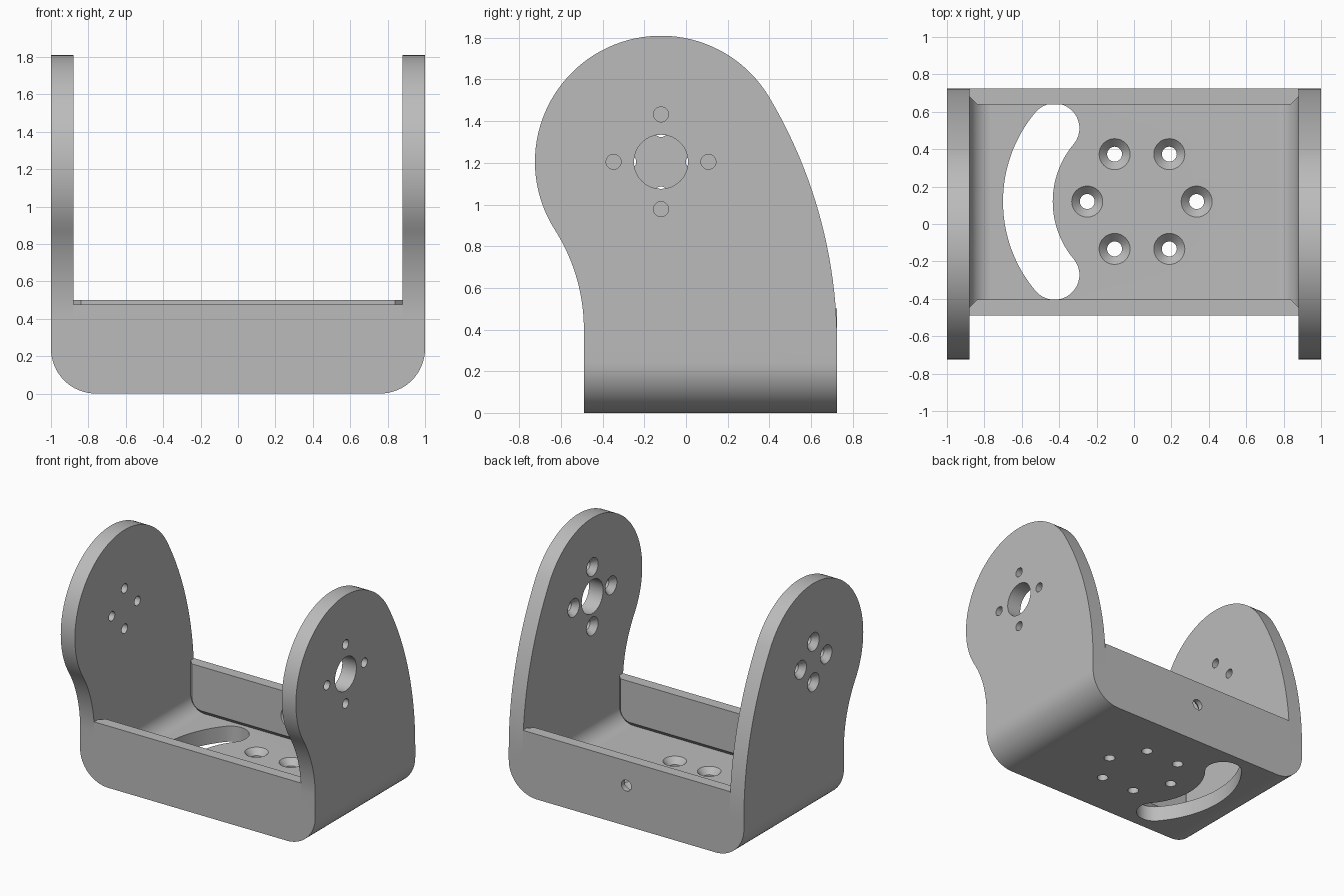
import bpy, bmesh
from math import pi, sin, cos, atan2, radians

default = bpy.data.objects.get("Cube")
if default:
    bpy.data.objects.remove(default, do_unlink=True)

grey = bpy.data.materials.new("plain_grey")
grey.use_nodes = True
grey.diffuse_color = (0.5, 0.5, 0.5, 1)
grey.node_tree.nodes["Principled BSDF"].inputs["Base Color"].default_value = (0.5, 0.5, 0.5, 1)


def arc(cx, cy, r, a0, a1, n):
    return [(cx + r * cos(a0 + (a1 - a0) * i / n), cy + r * sin(a0 + (a1 - a0) * i / n))
            for i in range(n + 1)]


def loft(name, axis, rings):
    """Solid through rings of (position along axis, outline points)."""
    place = {"x": lambda t, u, v: (t, u, v),
             "y": lambda t, u, v: (u, t, v),
             "z": lambda t, u, v: (u, v, t)}[axis]
    bm = bmesh.new()
    loops = [[bm.verts.new(place(t, u, v)) for u, v in pts] for t, pts in rings]
    n = len(loops[0])
    for a, b in zip(loops, loops[1:]):
        for i in range(n):
            bm.faces.new((a[i], a[(i + 1) % n], b[(i + 1) % n], b[i]))
    bm.faces.new(loops[0])
    bm.faces.new(loops[-1])
    bmesh.ops.recalc_face_normals(bm, faces=bm.faces)
    mesh = bpy.data.meshes.new(name)
    bm.to_mesh(mesh)
    bm.free()
    mesh.materials.append(grey)
    obj = bpy.data.objects.new(name, mesh)
    bpy.context.collection.objects.link(obj)
    return obj


def activate(obj):
    bpy.ops.object.select_all(action="DESELECT")
    obj.select_set(True)
    bpy.context.view_layer.objects.active = obj


def boolean(obj, tool, operation="DIFFERENCE"):
    activate(obj)
    mod = obj.modifiers.new("cut", "BOOLEAN")
    mod.operation, mod.object, mod.solver = operation, tool, "EXACT"
    bpy.ops.object.modifier_apply(modifier=mod.name)
    bpy.data.objects.remove(tool, do_unlink=True)


def drill(obj, axis, u, v, steps):
    """Round hole; steps are (position along axis, radius)."""
    rings = [(t, arc(u, v, r, 0, 2 * pi, 32)[:-1]) for t, r in steps]
    boolean(obj, loft("drill", axis, rings))


def countersunk(obj, axis, u, v, face, out, r, big):
    """Hole whose cone opens at position face, towards direction out."""
    drill(obj, axis, u, v, [(face - out * 0.2, r), (face - out * 0.045, r),
                            (face, big), (face + out * 0.01, big)])


# Main dimensions
FRONT, BACK = -0.49, 0.725
WALL, FLOOR, BEND = 0.88, 0.12, 0.24
HUB_Y, HUB_Z, HUB_R = -0.12, 1.205, 0.605


def u_shape(half, bottom, r, top):
    """Open-topped outline with two rounded lower corners."""
    return ([(-half, top)] + arc(r - half, bottom + r, r, pi, 1.5 * pi, 16)
            + arc(half - r, bottom + r, r, 1.5 * pi, 2 * pi, 16) + [(half, top)])


# Side outline: round head blended into the straight base
z_b, z_f = 0.33, 0.4
rise_b, rise_f = HUB_Z - z_b, HUB_Z - z_f
db, df = BACK - HUB_Y, HUB_Y - FRONT
r_b = (rise_b ** 2 + db ** 2 - HUB_R ** 2) / (2 * (db - HUB_R))
r_f = (rise_f ** 2 + df ** 2 - HUB_R ** 2) / (2 * (HUB_R - df))
a_b = atan2(rise_b, r_b - db)
a_f = atan2(rise_f, r_f + df)
side = ([(FRONT, 0), (BACK, 0)]
        + arc(BACK - r_b, z_b, r_b, 0, a_b, 20)
        + arc(HUB_Y, HUB_Z, HUB_R, a_b, pi + a_f, 56)[1:]
        + arc(FRONT - r_f, z_f, r_f, a_f, 0, 20)[1:])

# Bent bracket: side outline crossed with the U section
bracket = loft("bracket", "x", [(-1, side), (1, side)])
section = u_shape(1, 0, BEND, 2) + u_shape(WALL, FLOOR, BEND - FLOOR, 2)[::-1]
boolean(bracket, loft("section", "y", [(-1, section), (1, section)]), "INTERSECT")

# Curved slot in the floor
MID_X, MID_Y, SLOT_R, SLOT_W = 0.0425, 0.12, 0.61, 0.133
sweep = radians(40)


def slot_end(sign):
    a = pi + sign * sweep
    start = a if sign > 0 else a + pi
    return arc(MID_X + SLOT_R * cos(a), MID_Y + SLOT_R * sin(a), SLOT_W, start, start + pi, 16)


slot = (arc(MID_X, MID_Y, SLOT_R + SLOT_W, pi - sweep, pi + sweep, 32)[:-1] + slot_end(1)
        + arc(MID_X, MID_Y, SLOT_R - SLOT_W, pi + sweep, pi - sweep, 32)[1:-1]
        + slot_end(-1)[:-1])
boolean(bracket, loft("slot", "z", [(-0.1, slot), (FLOOR + 0.1, slot)]))

# Six countersunk floor holes
for i in range(6):
    a = i * pi / 3
    countersunk(bracket, "z", MID_X + 0.2925 * cos(a), MID_Y + 0.2925 * sin(a),
                FLOOR, 1, 0.04, 0.083)

# Hub hole on one arm, four screw holes on both
drill(bracket, "x", HUB_Y, HUB_Z, [(0.8, 0.13), (1.1, 0.13)])
for i in range(4):
    c, s = cos(i * pi / 2), sin(i * pi / 2)
    countersunk(bracket, "x", HUB_Y + 0.2275 * c, HUB_Z + 0.2275 * s, WALL, -1, 0.036, 0.07)
    countersunk(bracket, "x", HUB_Y + 0.155 * c, HUB_Z + 0.155 * s, -1, -1, 0.036, 0.07)


# End walls with a chamfered inner rim
def end_wall(name, outer, inward, top):
    rim = 0.04
    full = u_shape(WALL, FLOOR, BEND - FLOOR, top)
    inset = u_shape(WALL - rim, FLOOR + rim, BEND - FLOOR - rim, top)
    return loft(name, "y", [(outer, full), (outer + inward * 0.043, full),
                            (outer + inward * 0.085, inset)])


front_wall = end_wall("front_wall", FRONT, 1, 0.475)
back_wall = end_wall("back_wall", BACK, -1, 0.5)
countersunk(back_wall, "y", 0, 0.31, BACK - 0.085, -1, 0.042, 0.083)

for part in (bracket, front_wall, back_wall):
    activate(part)
    bpy.ops.object.shade_smooth_by_angle(angle=radians(30))
